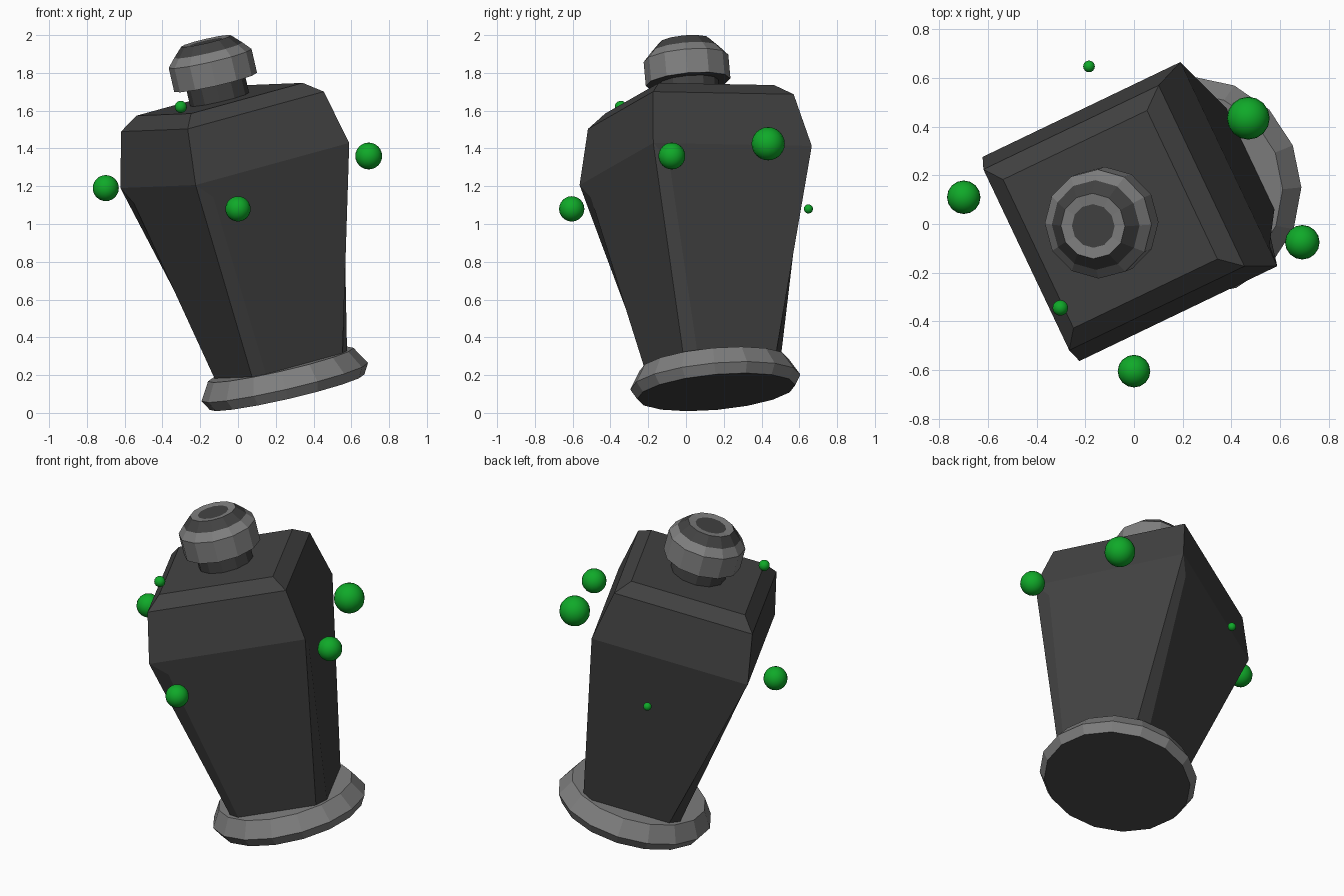
import bpy, bmesh, math
from mathutils import Vector, Matrix

if "Cube" in bpy.data.objects:
    bpy.data.objects.remove(bpy.data.objects["Cube"])


def material(name, rgb):
    m = bpy.data.materials.new(name)
    m.diffuse_color = (*rgb, 1)
    m.use_nodes = True
    m.node_tree.nodes["Principled BSDF"].inputs["Base Color"].default_value = m.diffuse_color
    return m


DARK = material("dark grey", (0.054, 0.054, 0.054))
GREY = material("mid grey", (0.21, 0.21, 0.21))
GREEN = material("green", (0.005, 0.40, 0.022))

# The whole vessel leans along this axis, starting at the centre of its foot
AXIS = Vector((-0.224, -0.088, 0.971)).normalized()
LEAN = Matrix.Translation((0.26, 0.16, 0.11)) @ \
    Vector((0, 0, 1)).rotation_difference(AXIS).to_matrix().to_4x4()


def finish(name, bm, mats, matrix=LEAN):
    bmesh.ops.recalc_face_normals(bm, faces=bm.faces)
    me = bpy.data.meshes.new(name)
    bm.to_mesh(me)
    bm.free()
    for m in mats:
        me.materials.append(m)
    ob = bpy.data.objects.new(name, me)
    ob.matrix_world = matrix
    bpy.context.collection.objects.link(ob)
    return ob


def lathe(name, profile, sides, bands):
    """Closed turned part; bands = material index of bottom, each band, top."""
    bm = bmesh.new()
    rings = [[bm.verts.new((r * math.cos(a), r * math.sin(a), t))
              for a in (math.tau * i / sides for i in range(sides))]
             for r, t in profile]
    bm.faces.new(rings[0][::-1]).material_index = bands[0]
    for lo, hi, b in zip(rings, rings[1:], bands[1:]):
        for i in range(sides):
            j = (i + 1) % sides
            bm.faces.new((lo[i], lo[j], hi[j], hi[i])).material_index = b
    bm.faces.new(rings[-1]).material_index = bands[-1]
    return finish(name, bm, [DARK, GREY])


# Foot: round plate with dark underside
lathe("foot", [(0.42, 0), (0.452, 0.055), (0.395, 0.15)], 16, [0, 1, 1, 1])
# Neck
lathe("neck", [(0.16, 1.55), (0.16, 1.72)], 12, [0, 0, 0])
# Cap: stepped dome with alternating rings
lathe("cap", [(0.225, 1.69), (0.225, 1.82), (0.185, 1.865),
              (0.135, 1.915), (0.09, 1.91)], 12, [0, 1, 1, 0, 1, 0])


# Body: tapered square jar, lower corner edges cut by narrow chamfers
def corners(half_diagonal, t):
    return [Vector((half_diagonal * math.cos(a), half_diagonal * math.sin(a), t))
            for a in (math.radians(-19.5 + 90 * k) for k in range(4))]


bottom, middle = corners(0.40, 0.12), corners(0.657, 1.236)
shoulder, top = corners(0.582, 1.53), corners(0.478, 1.597)

bm = bmesh.new()
add = lambda pts: [bm.verts.new(p) for p in pts]
nxt = lambda ring, k: ring[(k + 1) % 4]
foot_a = add(bottom[k].lerp(bottom[k - 1], 0.1) for k in range(4))
foot_b = add(bottom[k].lerp(nxt(bottom, k), 0.1) for k in range(4))
mid_a = add(middle)
mid_b = add(middle[k].lerp(nxt(middle, k), 0.085).lerp(
    bottom[k].lerp(nxt(bottom, k), 0.085), 0.08) for k in range(4))
sh, tp = add(shoulder), add(top)
for k in range(4):
    n = (k + 1) % 4
    bm.faces.new((foot_a[k], foot_b[k], mid_b[k], mid_a[k]))    # chamfer
    bm.faces.new((foot_b[k], foot_a[n], mid_a[n], mid_b[k]))    # lower side
    bm.faces.new((mid_b[k], mid_a[n], mid_a[k]))
    bm.faces.new((mid_a[k], mid_a[n], sh[n], sh[k]))            # upper side
    bm.faces.new((sh[k], sh[n], tp[n], tp[k]))                  # top bevel
bm.faces.new(tp)
bm.faces.new([v for k in range(4) for v in (foot_a[k], foot_b[k])])
finish("body", bm, [DARK])

# Floating green beads around the body: x, y, z, radius
beads = [(-0.70, 0.11, 1.19, 0.069), (0.00, -0.605, 1.08, 0.067),
         (0.692, -0.075, 1.36, 0.071), (0.47, 0.435, 1.425, 0.088),
         (-0.303, -0.345, 1.62, 0.032), (-0.185, 0.648, 1.08, 0.024)]
for i, (x, y, z, r) in enumerate(beads):
    bm = bmesh.new()
    bmesh.ops.create_uvsphere(bm, u_segments=16, v_segments=12, radius=r)
    for f in bm.faces:
        f.smooth = True
    finish(f"bead_{i + 1}", bm, [GREEN], Matrix.Translation((x, y, z)))
